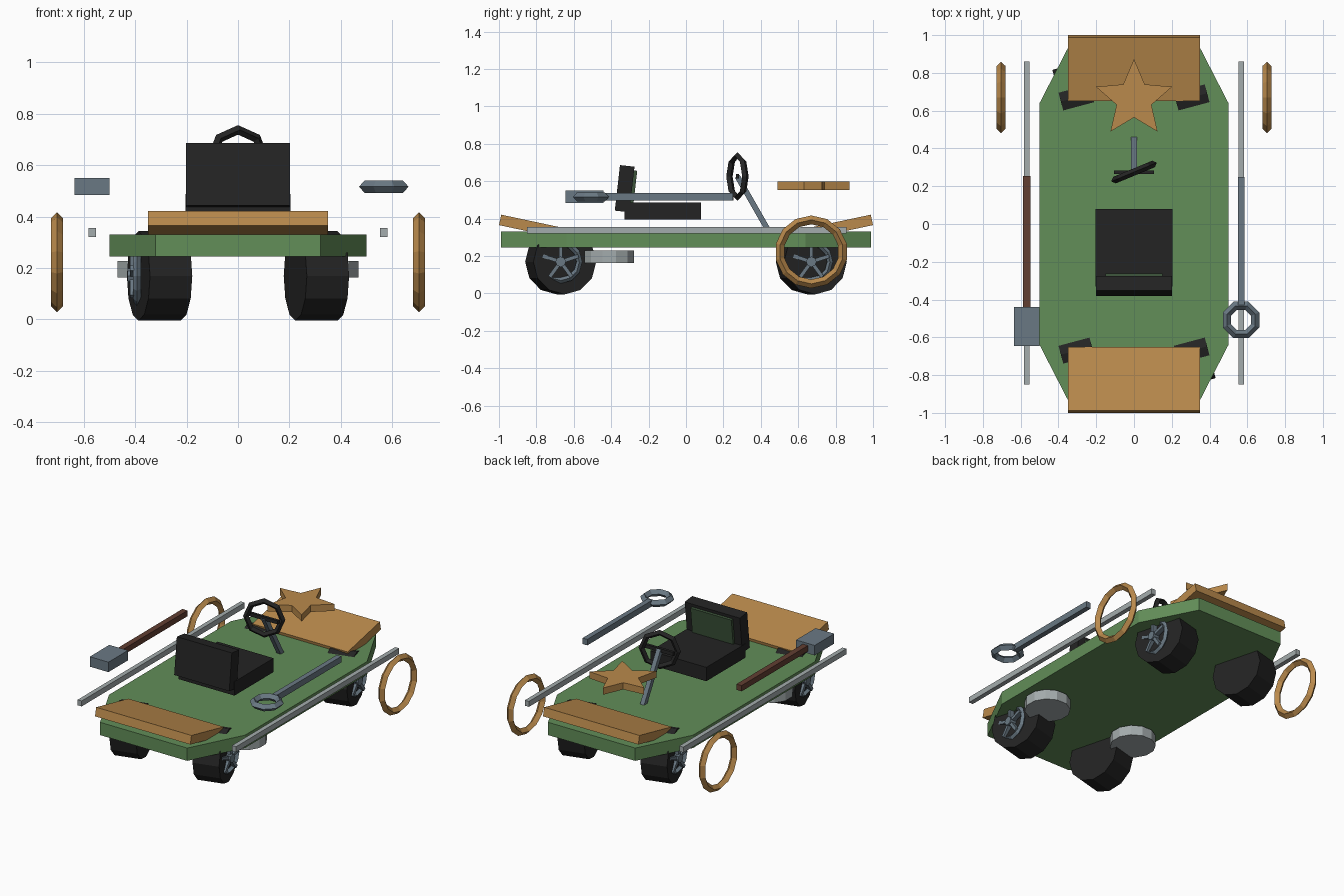
import bpy, bmesh, math
from mathutils import Vector

if "Cube" in bpy.data.objects:
    bpy.data.objects.remove(bpy.data.objects["Cube"])

PI = math.pi


def material(name, r, g, b):
    lin = lambda c: ((c / 255 + 0.055) / 1.055) ** 2.4
    m = bpy.data.materials.new(name)
    m.diffuse_color = (lin(r), lin(g), lin(b), 1)
    m.use_nodes = True
    m.node_tree.nodes["Principled BSDF"].inputs["Base Color"].default_value = m.diffuse_color
    return m


GREEN = material("deck green", 98, 142, 88)
DARK_GREEN = material("dark green", 60, 84, 58)
TAN = material("tan wood", 186, 138, 76)
BLACK = material("black", 36, 36, 36)
SLATE = material("slate grey", 106, 121, 132)
LIGHT = material("light grey", 164, 172, 173)
BROWN = material("dark brown", 98, 62, 50)


def finish(name, mat):
    o = bpy.context.object
    o.name = name
    o.data.materials.append(mat)
    return o


def box(name, loc, size, mat, rot=(0, 0, 0)):
    bpy.ops.mesh.primitive_cube_add(size=1, location=loc, rotation=rot)
    bpy.context.object.scale = size
    return finish(name, mat)


def cylinder(name, loc, r, depth, n, mat, rot=(0, 0, 0)):
    bpy.ops.mesh.primitive_cylinder_add(vertices=n, radius=r, depth=depth, location=loc, rotation=rot)
    return finish(name, mat)


def ring(name, loc, major, minor, n, mat, rot):
    # ring with a diamond cross-section
    bpy.ops.mesh.primitive_torus_add(major_radius=major, minor_radius=minor, major_segments=n,
                                     minor_segments=4, location=loc, rotation=rot)
    return finish(name, mat)


def prism(name, pts, z0, z1, mat):
    bm = bmesh.new()
    f = bm.faces.new([bm.verts.new((x, y, z0)) for x, y in pts])
    ext = bmesh.ops.extrude_face_region(bm, geom=[f])["geom"]
    bmesh.ops.translate(bm, vec=(0, 0, z1 - z0),
                        verts=[v for v in ext if isinstance(v, bmesh.types.BMVert)])
    bmesh.ops.recalc_face_normals(bm, faces=bm.faces)
    me = bpy.data.meshes.new(name)
    bm.to_mesh(me)
    bm.free()
    o = bpy.data.objects.new(name, me)
    bpy.context.collection.objects.link(o)
    me.materials.append(mat)
    return o


# Deck with clipped corners
prism("deck", [(0.5, -0.64), (0.5, 0.64), (0.32, 0.99), (-0.32, 0.99),
               (-0.5, 0.64), (-0.5, -0.64), (-0.32, -0.99), (0.32, -0.99)], 0.245, 0.33, GREEN)

# Tilted end boards
for s, label in ((-1, "front"), (1, "back")):
    box(label + "_board", (0, s * 0.825, 0.357), (0.70, 0.345, 0.057), TAN,
        (s * math.radians(12), 0, 0))

# Wheels: tyre, rim ring, hub and five spokes
for sx, side in ((-1, "left"), (1, "right")):
    for sy, end in ((-1, "front"), (1, "back")):
        tag = end + "_" + side
        y, z = sy * 0.67, 0.169
        cylinder(tag + "_tyre", (sx * 0.305, y, z), 0.174, 0.17, 12, BLACK, (0, PI / 2, PI / 12))
        ring(tag + "_rim", (sx * 0.393, y, z), 0.1, 0.016, 12, SLATE, (0, PI / 2, 0))
        cylinder(tag + "_hub", (sx * 0.405, y, z), 0.028, 0.05, 8, SLATE, (0, PI / 2, 0))
        for i in range(5):
            a = i * 2 * PI / 5
            box(tag + "_spoke", (sx * 0.405, y - 0.05 * math.sin(a), z + 0.05 * math.cos(a)),
                (0.03, 0.02, 0.1), SLATE, (a, 0, 0))

# Parts repeated on both sides: underside discs, long rails, side hoops
for sx, side in ((-1, "left"), (1, "right")):
    cylinder(side + "_underside_disc", (sx * 0.335, -0.41, 0.195), 0.138, 0.066, 12, LIGHT,
             (0, 0, PI / 12))
    box(side + "_rail", (sx * 0.567, 0.004, 0.338), (0.03, 1.71, 0.036), LIGHT)
    ring(side + "_hoop", (sx * 0.704, 0.67, 0.222), 0.171, 0.0235, 14, TAN, (0, PI / 2, 0))

# Seat with leaning backrest and inset panel
box("seat_cushion", (0, -0.125, 0.441), (0.41, 0.41, 0.092), BLACK)
tilt = math.radians(-6.5)
box("seat_back", (0, -0.328, 0.56), (0.404, 0.078, 0.245), BLACK, (tilt, 0, 0))
box("seat_back_panel", (0, -0.281, 0.567), (0.30, 0.02, 0.18), DARK_GREEN, (tilt, 0, 0))

# Steering wheel and column
ring("steering_wheel", (0, 0.275, 0.625), 0.112, 0.0185, 8, BLACK, (PI / 2, 0, PI / 8))
box("steering_crossbar", (0, 0.275, 0.625), (0.21, 0.018, 0.024), BLACK)
a, b = Vector((0, 0.275, 0.625)), Vector((0, 0.455, 0.31))
d = b - a
box("steering_column", (a + b) / 2, (0.03, 0.03, d.length), SLATE,
    d.to_track_quat('Z', 'Y').to_euler())

# Floating star
pts = []
for i in range(10):
    r = 0.212 if i % 2 == 0 else 0.097
    t = PI / 2 + i * PI / 5
    pts.append((r * math.cos(t), 0.661 + r * math.sin(t)))
prism("star", pts, 0.553, 0.598, TAN)

# Hammer on the left
box("hammer_handle", (-0.568, -0.1, 0.516), (0.038, 0.71, 0.038), BROWN)
box("hammer_head", (-0.568, -0.543, 0.516), (0.137, 0.205, 0.066), SLATE)

# Ring spanner on the right
box("spanner_shaft", (0.567, -0.09, 0.516), (0.034, 0.68, 0.04), SLATE)
ring("spanner_ring", (0.567, -0.508, 0.516), 0.081, 0.0235, 8, SLATE, (0, 0, PI / 8))
